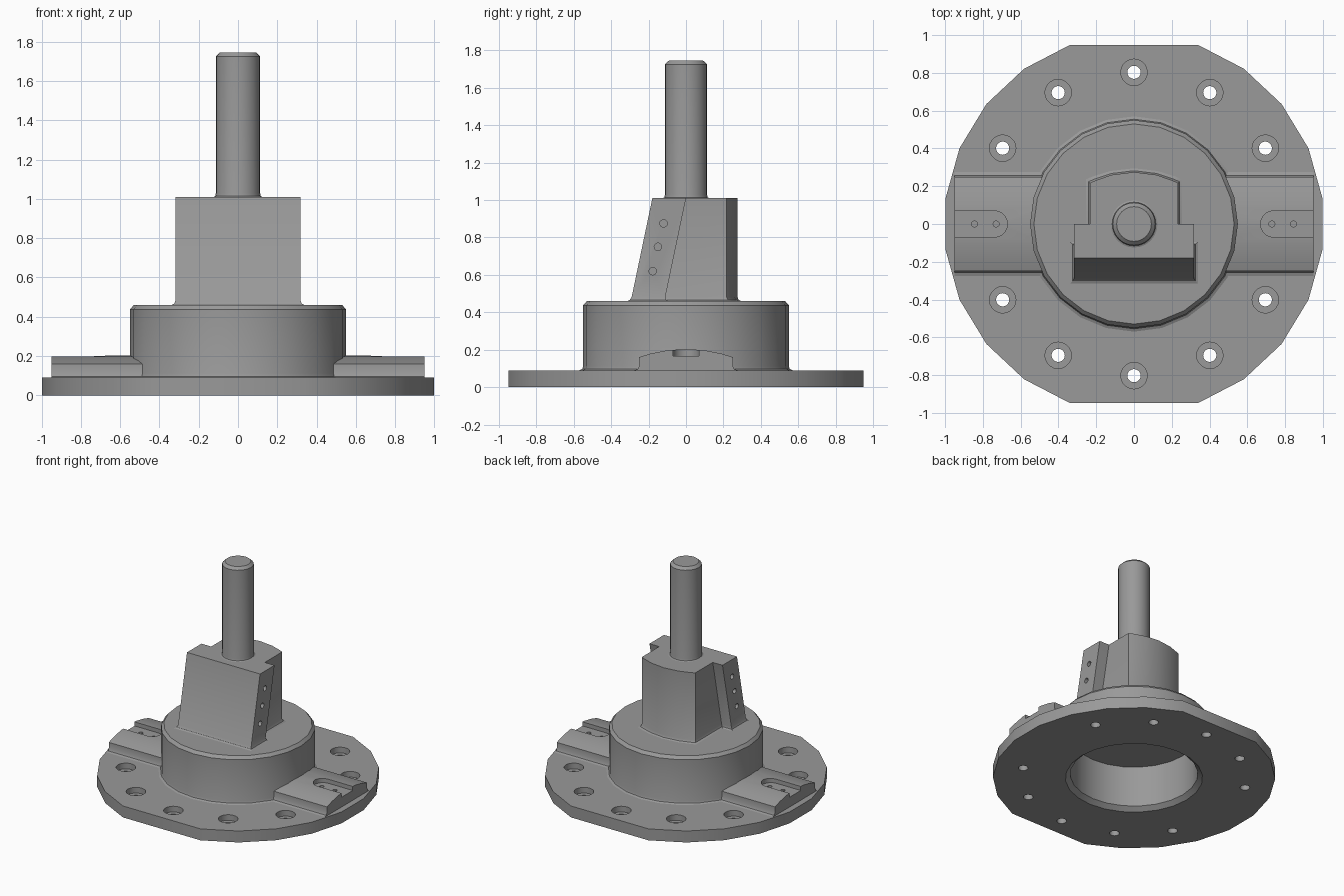
import bpy, bmesh, math

if "Cube" in bpy.data.objects:
    bpy.data.objects.remove(bpy.data.objects["Cube"], do_unlink=True)

steel = bpy.data.materials.new("machined grey")
steel.use_nodes = True
GREY = (0.32, 0.32, 0.32, 1)
steel.diffuse_color = GREY
steel.node_tree.nodes["Principled BSDF"].inputs["Base Color"].default_value = GREY


def loft(name, *solids):
    """Each solid is a list of equal-length point rings, bridged and capped."""
    bm = bmesh.new()
    for rings in solids:
        loops = [[bm.verts.new(p) for p in ring] for ring in rings]
        n = len(loops[0])
        for a, b in zip(loops, loops[1:]):
            for i in range(n):
                j = (i + 1) % n
                bm.faces.new((a[i], a[j], b[j], b[i]))
        bm.faces.new(loops[0])
        bm.faces.new(loops[-1])
    bmesh.ops.recalc_face_normals(bm, faces=bm.faces)
    mesh = bpy.data.meshes.new(name)
    bm.to_mesh(mesh)
    bm.free()
    mesh.materials.append(steel)
    obj = bpy.data.objects.new(name, mesh)
    bpy.context.collection.objects.link(obj)
    return obj


def activate(obj):
    bpy.ops.object.select_all(action="DESELECT")
    obj.select_set(True)
    bpy.context.view_layer.objects.active = obj


def cut(obj, cutter):
    activate(obj)
    mod = obj.modifiers.new("cut", "BOOLEAN")
    mod.operation, mod.solver, mod.object = "DIFFERENCE", "EXACT", cutter
    bpy.ops.object.modifier_apply(modifier=mod.name)
    bpy.data.objects.remove(cutter, do_unlink=True)


def smooth(obj):
    activate(obj)
    bpy.ops.object.shade_smooth_by_angle(angle=math.radians(30))


def arc(radius, start, end, steps):
    angles = [math.radians(start + (end - start) * i / steps) for i in range(steps + 1)]
    return [(radius * math.cos(a), radius * math.sin(a)) for a in angles]


def turned(profile, x=0, y=0, sides=24):
    """Rings around a vertical axis from (radius, z) pairs."""
    return [[(x + u, y + v, z) for u, v in arc(r, 0, 360, sides)[:-1]] for r, z in profile]


# Flange: round plate with two straight sides
half = arc(1.007, -70.4, 70.4, 9)
outline = half + [(-x, -y) for x, y in half]
flange = loft("base_flange", [[(x, y, z) for x, y in outline] for z in (0, 0.09)])
cut(flange, loft("bore_cutter", turned([(0.52, -0.1), (0.52, 0.2)])))

# Counterbored bolt holes
bolts = []
for angle in range(0, 360, 30):
    if angle % 180:
        a = math.radians(angle)
        bolts.append(turned([(0.035, -0.1), (0.035, 0.045), (0.07, 0.045), (0.07, 0.2)],
                            0.803 * math.cos(a), 0.803 * math.sin(a), 20))
cut(flange, loft("bolt_cutter", *bolts))
smooth(flange)

# Hub: hollow drum, from the bore ceiling round to the chamfered top
hub = loft("hub", turned([(0.455, 0.35), (0.455, 0.03), (0.49, 0), (0.52, 0), (0.52, 0.09),
                          (0.57, 0.09), (0.555, 0.097), (0.55, 0.112),
                          (0.55, 0.437), (0.53, 0.46)]))
smooth(hub)

# Crowned side pads with a slotted seat and two small holes each
side = [(0.275, 0.09), (0.258, 0.096), (0.25, 0.115), (0.25, 0.16), (0.19, 0.179), (0.1, 0.197)]
section = side + [(0, 0.203)] + [(-y, z) for y, z in reversed(side)]
for s, label in ((1, "left"), (-1, "right")):
    pad = loft(label + "_pad", [[(s * x, y, z) for y, z in section] for x in (0.475, 0.95)])
    slot = [(1.0, 0.07)] + [(0.74 + x, y) for x, y in arc(0.07, 90, 270, 10)] + [(1.0, -0.07)]
    cut(pad, loft("slot_cutter", [[(s * x, y, z) for x, y in slot] for z in (0.167, 0.3)]))
    cut(pad, loft("pin_cutter", *[turned([(0.016, 0.12), (0.016, 0.3)], s * x, 0, 12)
                                  for x in (0.73, 0.845)]))
    smooth(pad)


# Tower: leaning front slab merged with an upright core that has a rounded back
def tower_ring(z, flare):
    t = (z - 0.46) / 0.55
    front, back = -0.295 + 0.115 * t - flare, -0.115 * (1 - t) + flare
    w, c = 0.318 + flare, 0.233 + flare
    rear = [(c * math.cos(math.pi * i / 6), 0) for i in range(7)]
    rear = [(x, 0.275 + flare - 0.058 * (x / c) ** 2) for x, _ in rear]
    plan = [(-w, front), (w, front), (w, back), (c, back)] + rear + [(-c, back), (-w, back)]
    return [(x, y, z) for x, y in plan]


tower = loft("tower", [tower_ring(0.46, 0.02), tower_ring(0.466, 0.007),
                       tower_ring(0.482, 0), tower_ring(1.01, 0)])

# Screw holes in both edges of the slab
screws = []
for y, z in ((-0.12, 0.875), (-0.15, 0.75), (-0.178, 0.62)):
    for s in (-1, 1):
        screws.append([[(s * x, y + u, z + v) for u, v in arc(0.02, 0, 360, 14)[:-1]]
                       for x in (0.28, 0.4)])
cut(tower, loft("screw_cutter", *screws))
smooth(tower)

# Spindle with a small fillet foot and chamfered tip
spindle = loft("spindle", turned([(0.125, 1.0), (0.125, 1.01), (0.116, 1.014), (0.113, 1.028),
                                  (0.113, 1.725), (0.092, 1.745)]))
smooth(spindle)
